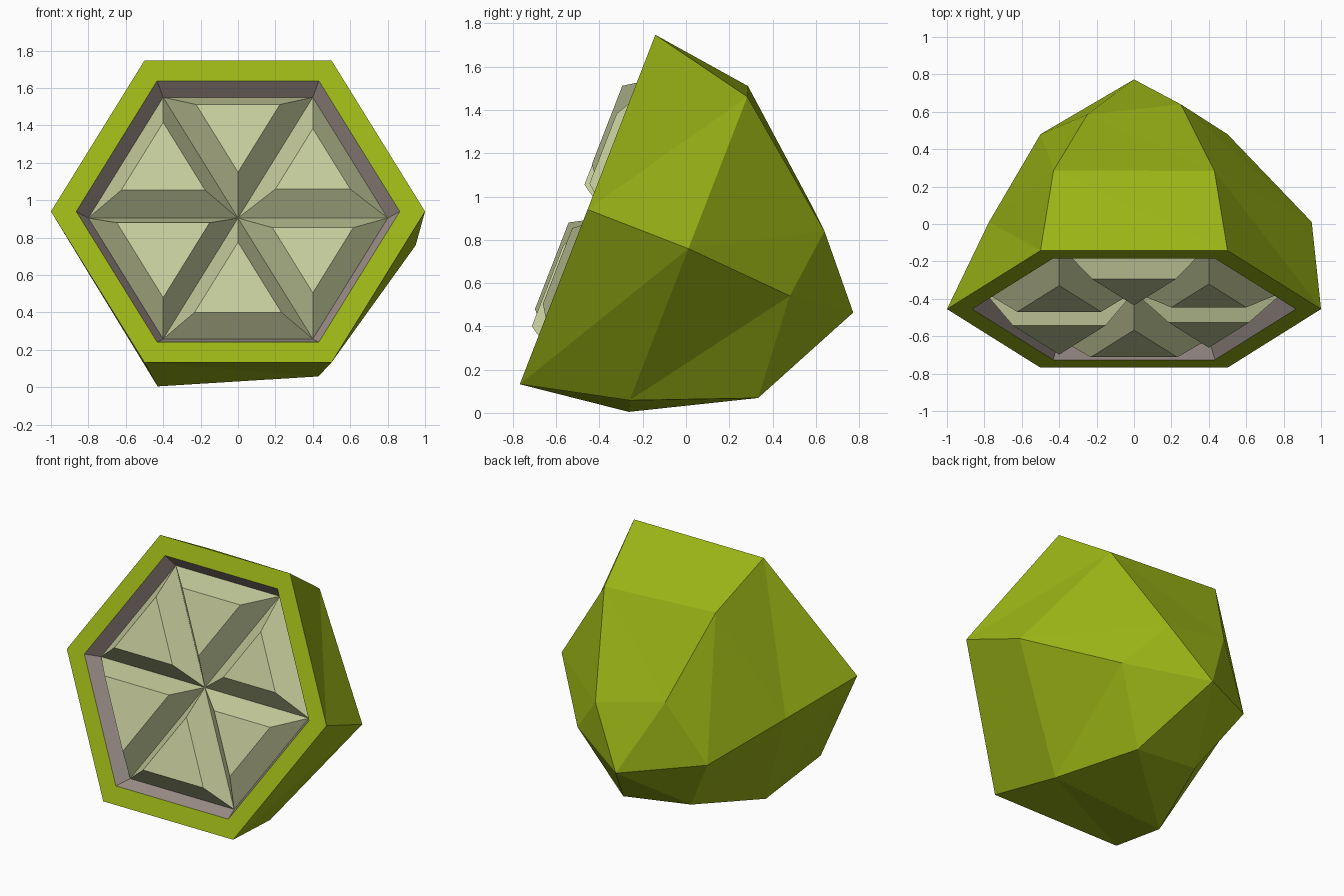
import bpy, bmesh, math
from mathutils import Vector, Matrix

if "Cube" in bpy.data.objects:
    bpy.data.objects.remove(bpy.data.objects["Cube"])

# Cut-face frame: local x = right, y = up along the face, z = out of the face
tilt = Matrix.Translation((0, -0.455, 0.94)) @ Matrix.Rotation(math.radians(90 - 21.2), 4, 'X')


def material(name, rgb):
    m = bpy.data.materials.new(name)
    m.diffuse_color = (*rgb, 1)
    m.use_nodes = True
    m.node_tree.nodes["Principled BSDF"].inputs["Base Color"].default_value = m.diffuse_color
    return m


def hexagon(radius, h):
    return [(radius * math.cos(math.radians(60 * i)),
             radius * math.sin(math.radians(60 * i)), h) for i in range(6)]


def loft(name, rings, mat, cap=None, tip=None):
    """Skin a stack of rings; optionally cap the last ring or close it to a tip."""
    bm = bmesh.new()
    loops = [[bm.verts.new(tilt @ Vector(p)) for p in ring] for ring in rings]
    n = len(loops[0])
    for a, b in zip(loops, loops[1:]):
        for i in range(n):
            j = (i + 1) % n
            bm.faces.new((a[i], a[j], b[j]))
            bm.faces.new((a[i], b[j], b[i]))
    if cap:
        bm.faces.new(loops[-1])
    if tip:
        top = bm.verts.new(tilt @ Vector(tip))
        for i in range(n):
            bm.faces.new((loops[-1][i], loops[-1][(i + 1) % n], top))
    return finish(name, bm, mat)


def finish(name, bm, mat):
    bmesh.ops.recalc_face_normals(bm, faces=bm.faces)
    mesh = bpy.data.meshes.new(name)
    bm.to_mesh(mesh)
    bm.free()
    mesh.materials.append(mat)
    ob = bpy.data.objects.new(name, mesh)
    bpy.context.collection.objects.link(ob)
    return ob


green = material("peel_green", (0.33, 0.46, 0.008))
pith_mat = material("pith_grey", (0.36, 0.30, 0.27))
pulp_mat = material("pulp_pale", (0.56, 0.60, 0.33))

# Peel: flat rim, then an irregular faceted hemisphere behind it
ring1 = [(0.95, 0, -0.5), (0.43, 0.753, -0.5), (-0.43, 0.80, -0.485),
         (-0.775, 0, -0.5), (-0.43, -0.803, -0.516), (0.43, -0.752, -0.5)]
ring2 = [(0.5, -0.034, -1.016), (0.25, 0.303, -1.057), (-0.25, 0.387, -0.965),
         (-0.5, -0.034, -1.016), (-0.25, -0.48, -0.997), (0.25, -0.527, -1.05)]
loft("peel", [hexagon(0.865, 0), hexagon(1, 0), ring1, ring2], green, tip=(0, 0, -1.317))

# Pith: sloping wall and floor of the recess
loft("pith", [hexagon(0.865, 0), hexagon(0.8, -0.1)], pith_mat, cap=True)

# Pulp: six tapered wedges, each with its own top size and height
wedges = [(0.50, 0.035), (0.56, 0.057), (0.56, 0.055),
          (0.62, 0.060), (0.58, 0.045), (0.54, 0.035)]
corners = [Vector(p) for p in hexagon(0.8, -0.098)]
for k, (scale, height) in enumerate(wedges):
    base = [Vector((0, 0, -0.098)), corners[k], corners[(k + 1) % 6]]
    mid = sum(base, Vector()) / 3
    top = [mid + (p - mid) * scale + Vector((0, 0, height + 0.098)) for p in base]
    loft(f"pulp_segment_{k + 1}", [base, top], pulp_mat, cap=True)
